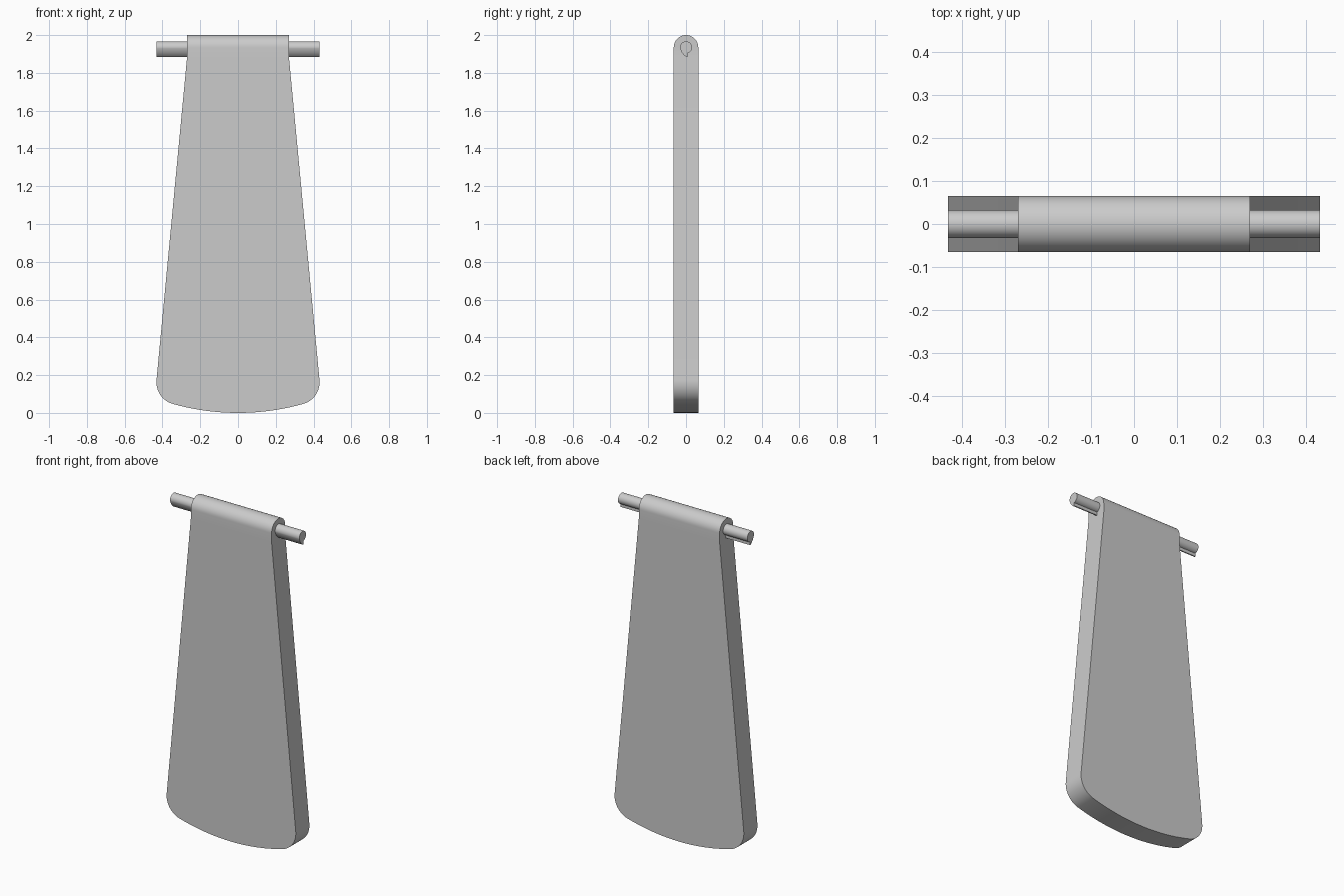
import bpy, bmesh
from math import sin, cos, pi, radians, asin, sqrt
from mathutils import Vector

if "Cube" in bpy.data.objects:
    bpy.data.objects.remove(bpy.data.objects["Cube"], do_unlink=True)

HALF_Y = 0.065      # half thickness of the flap
TOP_X = 0.27        # half width at the hinge
PIVOT_Z = 1.935     # hinge axis height

grey = bpy.data.materials.new("plain grey")
grey.use_nodes = True
colour = (0.6, 0.6, 0.6, 1)
grey.diffuse_color = colour
grey.node_tree.nodes["Principled BSDF"].inputs["Base Color"].default_value = colour


def arc(cx, cz, r, a0, a1, n):
    return [(cx + r * cos(a0 + (a1 - a0) * i / n), cz + r * sin(a0 + (a1 - a0) * i / n))
            for i in range(n + 1)]


def finish(bm, name):
    bmesh.ops.recalc_face_normals(bm, faces=bm.faces)
    mesh = bpy.data.meshes.new(name)
    bm.to_mesh(mesh)
    bm.free()
    mesh.materials.append(grey)
    obj = bpy.data.objects.new(name, mesh)
    bpy.context.collection.objects.link(obj)
    bpy.ops.object.select_all(action='DESELECT')
    obj.select_set(True)
    bpy.context.view_layer.objects.active = obj
    bpy.ops.object.shade_smooth_by_angle(angle=radians(30))
    return obj


def prism(points, offset):
    bm = bmesh.new()
    face = bm.faces.new([bm.verts.new(p) for p in points])
    ext = bmesh.ops.extrude_face_region(bm, geom=[face], use_keep_orig=True)
    bmesh.ops.translate(bm, vec=offset,
                        verts=[v for v in ext["geom"] if isinstance(v, bmesh.types.BMVert)])
    return bm


# Flap outline: bowed bottom, filleted corners, tapering sides
bow, fillet, fx = 1.28, 0.12, 0.312
fz = bow - sqrt((bow - fillet) ** 2 - fx ** 2)
spread = asin(fx / (bow - fillet))
half = arc(0, bow, bow, -pi / 2, -pi / 2 + spread, 10)
half += arc(fx, fz, fillet, -pi / 2 + spread, radians(5.4), 14)[1:]
half += [(TOP_X, 1.88), (TOP_X, PIVOT_Z)]
outline = half + [(-x, z) for x, z in reversed(half[1:])]
bm = prism([(x, -HALF_Y, z) for x, z in outline], (0, 2 * HALF_Y, 0))

# Replace the flat top with a half-round hinge barrel
top = [f for f in bm.faces if all(v.co.z > PIVOT_Z - 0.001 for v in f.verts)]
bmesh.ops.delete(bm, geom=top, context='FACES_ONLY')
edge = [e for e in bm.edges
        if all(v.co.z > PIVOT_Z - 0.001 and v.co.y < 0 for v in e.verts)]
verts = list(edge[0].verts)
bmesh.ops.spin(bm, geom=edge + verts, cent=(0, 0, PIVOT_Z), axis=(-1, 0, 0),
               angle=pi, steps=24, use_duplicate=False)
bmesh.ops.remove_doubles(bm, verts=bm.verts, dist=0.0005)
bmesh.ops.holes_fill(bm, edges=[e for e in bm.edges if e.is_boundary], sides=0)
finish(bm, "flap")

# Hinge pins: round section with a tapering tail below
section = arc(0, PIVOT_Z, 0.032, radians(-65), radians(190), 28)
section += [(-0.022, 1.908), (-0.010, 1.893), (0, 1.885), (0.007, 1.885), (0.007, 1.904)]
for name, side in (("left_pin", 1), ("right_pin", -1)):
    pin = prism([(side * (TOP_X - 0.01), y, z) for y, z in section],
                Vector((side * (0.432 - TOP_X + 0.01), 0, 0)))
    finish(pin, name)
